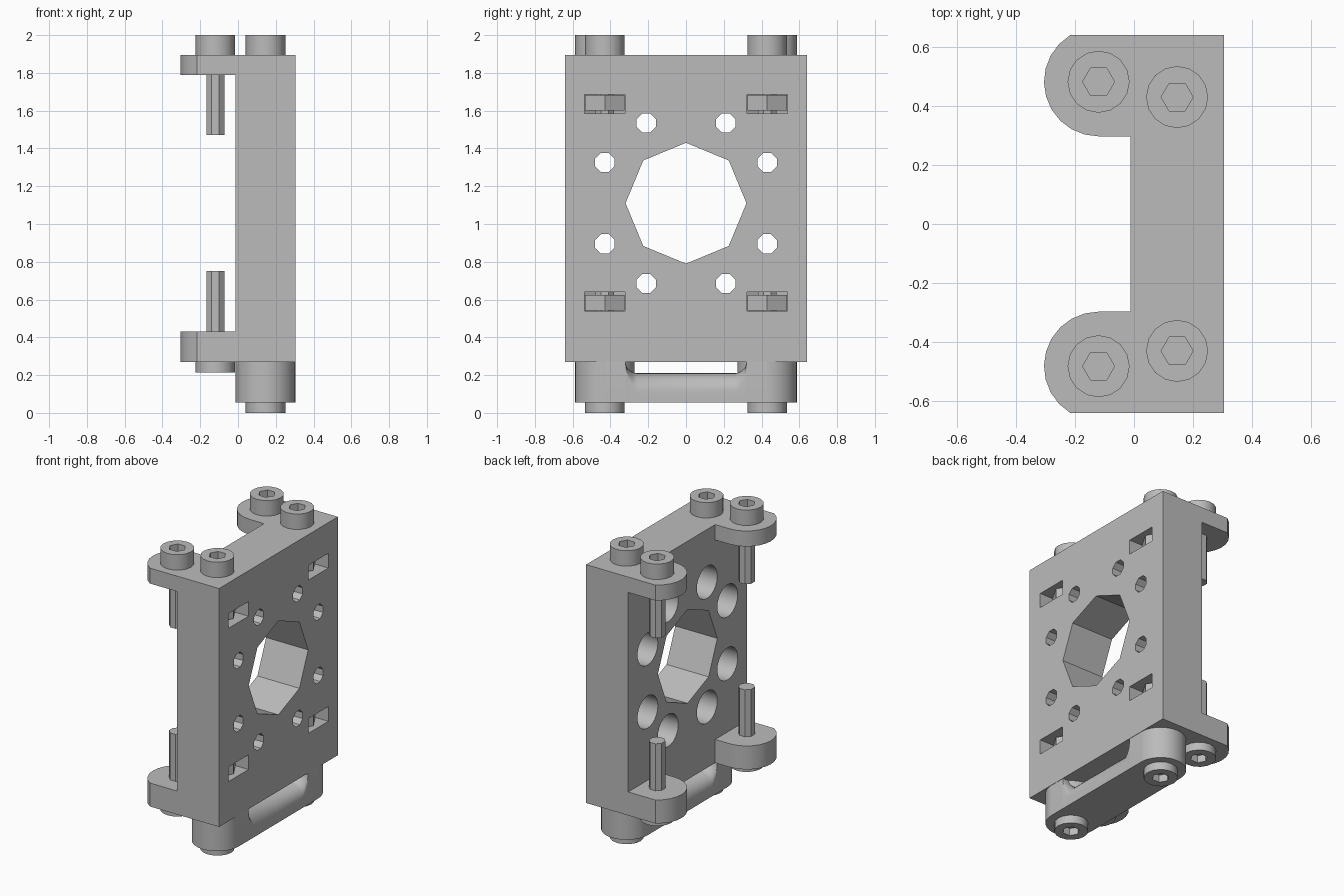
import bpy, bmesh
from math import sin, cos, pi, radians, sqrt, asin
from mathutils import Matrix, Vector

if "Cube" in bpy.data.objects:
    bpy.data.objects.remove(bpy.data.objects["Cube"])

grey = bpy.data.materials.new("plain grey")
grey.use_nodes = True
grey.diffuse_color = (0.5, 0.5, 0.5, 1)
grey.node_tree.nodes["Principled BSDF"].inputs["Base Color"].default_value = (0.5, 0.5, 0.5, 1)


def finish(name, bm):
    bmesh.ops.recalc_face_normals(bm, faces=bm.faces)
    mesh = bpy.data.meshes.new(name)
    bm.to_mesh(mesh)
    bm.free()
    mesh.materials.append(grey)
    obj = bpy.data.objects.new(name, mesh)
    bpy.context.collection.objects.link(obj)
    return obj


def prism(name, points, low, high, axis="z"):
    """Extrude a 2D outline along z (points are x, y) or along x (points are y, z)."""
    bm = bmesh.new()
    place = (lambda p, t: (p[0], p[1], t)) if axis == "z" else (lambda p, t: (t, p[0], p[1]))
    a = [bm.verts.new(place(p, low)) for p in points]
    b = [bm.verts.new(place(p, high)) for p in points]
    bm.faces.new(a)
    bm.faces.new(b)
    for i in range(len(a)):
        j = (i + 1) % len(a)
        bm.faces.new((a[i], a[j], b[j], b[i]))
    return finish(name, bm)


def ring(u, v, r, sides, turn=0.0):
    return [(u + r * cos(turn + 2 * pi * i / sides), v + r * sin(turn + 2 * pi * i / sides))
            for i in range(sides)]


def rect(u0, u1, v0, v1):
    return [(u0, v0), (u1, v0), (u1, v1), (u0, v1)]


def cut(target, cutter):
    cutter.hide_render = True
    mod = target.modifiers.new("cut", "BOOLEAN")
    mod.operation = "DIFFERENCE"
    mod.solver = "EXACT"
    mod.object = cutter
    bpy.context.view_layer.objects.active = target
    bpy.ops.object.modifier_apply(modifier=mod.name)
    bpy.data.objects.remove(cutter)


def smooth(obj):
    bpy.ops.object.select_all(action="DESELECT")
    obj.select_set(True)
    bpy.context.view_layer.objects.active = obj
    bpy.ops.object.shade_smooth_by_angle(angle=radians(32))


IN, OUT, HALF = -0.012, 0.305, 0.64      # plate inner face, outer face, half width
MID = 1.11                               # height of the central opening
EAR_X, EAR_Y, EAR_R = -0.12, 0.482, 0.185
BOLT_X, BOLT_Y = 0.146, 0.43
BOSS_R = 0.158
parts = []

# Main plate with central octagonal opening
plate = prism("plate", rect(IN, OUT, -HALF, HALF), 0.27, 1.895)
cut(plate, prism("opening", ring(0, MID, 0.32, 8), -0.1, 0.4, "x"))

# Eight small holes, widened on the inner side
for sy in (-1, 1):
    for sz in (-1, 1):
        for y, z in ((0.21, 0.425), (0.43, 0.215)):
            u, v = sy * y, MID + sz * z
            cut(plate, prism("hole", ring(u, v, 0.055, 8, pi / 8), 0.1, 0.4, "x"))
            cut(plate, prism("counterbore", ring(u, v, 0.11, 24), -0.1, 0.22, "x"))
        # Nut pocket open to the outer face, with pointed inner end
        cy = sy * BOLT_Y
        w = 0.108
        pocket = [(0.4, cy - w), (0.4, cy + w), (0.084, cy + w), (0.022, cy), (0.084, cy - w)]
        z0 = 1.585 if sz > 0 else 0.54
        cut(plate, prism("pocket", pocket, z0, z0 + 0.1))
parts.append(plate)


def bolt_head(name, x, y, low, high, socket_up):
    head = prism(name, ring(x, y, 0.105, 16), low, high)
    hexagon = ring(x, y, 0.054, 6)
    depth = min(0.06, (high - low) * 0.9)
    if socket_up:
        cut(head, prism("socket", hexagon, high - depth, high + 0.1))
    else:
        cut(head, prism("socket", hexagon, low - 0.1, low + depth))
    parts.append(head)


def shaft(name, x, y, low, high):
    parts.append(prism(name, ring(x, y, 0.052, 8, pi / 8), low, high))


for s, side in ((-1, "right"), (1, "left")):
    # Rounded ears, clipped flush with the plate side
    end = pi - asin((HALF - EAR_Y) / EAR_R)
    steps = 10
    outline = [(IN, EAR_Y - EAR_R)]
    for i in range(steps + 1):
        a = 1.5 * pi + (end - 1.5 * pi) * i / steps
        outline.append((EAR_X + EAR_R * cos(a), EAR_Y + EAR_R * sin(a)))
    outline.append((IN, HALF))
    outline = [(x, s * y) for x, y in outline]
    parts.append(prism(f"upper_ear_{side}", outline, 1.79, 1.895))
    parts.append(prism(f"lower_ear_{side}", outline, 0.27, 0.43))

    # Ear bolts
    ey, by = s * EAR_Y, s * BOLT_Y
    bolt_head(f"upper_ear_bolt_head_{side}", EAR_X, ey, 1.895, 2.0, True)
    shaft(f"upper_ear_bolt_shaft_{side}", EAR_X, ey, 1.47, 1.79)
    bolt_head(f"lower_ear_bolt_head_{side}", EAR_X, ey, 0.215, 0.27, False)
    shaft(f"lower_ear_bolt_shaft_{side}", EAR_X, ey, 0.43, 0.75)

    # Plate bolts, seen inside the pockets, with their nuts
    bolt_head(f"upper_plate_bolt_head_{side}", BOLT_X, by, 1.895, 2.0, True)
    bolt_head(f"lower_plate_bolt_head_{side}", BOLT_X, by, 0.0, 0.055, False)
    shaft(f"upper_plate_bolt_shaft_{side}", BOLT_X, by, 1.58, 1.69)
    shaft(f"lower_plate_bolt_shaft_{side}", BOLT_X, by, 0.535, 0.645)
    parts.append(prism(f"upper_nut_{side}", ring(BOLT_X, by, 0.122, 6), 1.6, 1.684))
    parts.append(prism(f"lower_nut_{side}", ring(BOLT_X, by, 0.122, 6), 0.541, 0.625))

    # Round boss under the plate
    parts.append(prism(f"boss_{side}", ring(BOLT_X, by, BOSS_R, 32), 0.055, 0.27))

# Grip bar between the bosses: rounded on top, rising in a fillet to each boss
half_path = [(0.0, 0.21, 0.1), (0.26, 0.21, 0.1)]
for i in range(1, 7):
    a = 0.5 * pi * i / 6
    half_path.append((0.26 + 0.06 * sin(a), 0.27 - 0.06 * cos(a), 0.1 * (1 - i / 6) + 0.002))
half_path.append((BOLT_Y, 0.27, 0.002))
path = [(-y, h, r) for y, h, r in reversed(half_path[1:])] + half_path

bm = bmesh.new()
rows = []
for y, h, r in path:
    section = [(-BOSS_R, 0.055)]
    for i in range(9):
        a = pi - 0.5 * pi * i / 8
        section.append((-BOSS_R + r + r * cos(a), h - r + r * sin(a)))
    section += [(-x, z) for x, z in reversed(section)]
    rows.append([bm.verts.new((BOLT_X + x, y, z)) for x, z in section])
for a, b in zip(rows, rows[1:]):
    for i in range(len(a)):
        j = (i + 1) % len(a)
        bm.faces.new((a[i], a[j], b[j], b[i]))
bm.faces.new(rows[0])
bm.faces.new(rows[-1])
parts.append(finish("grip_bar", bm))

for part in parts:
    smooth(part)
